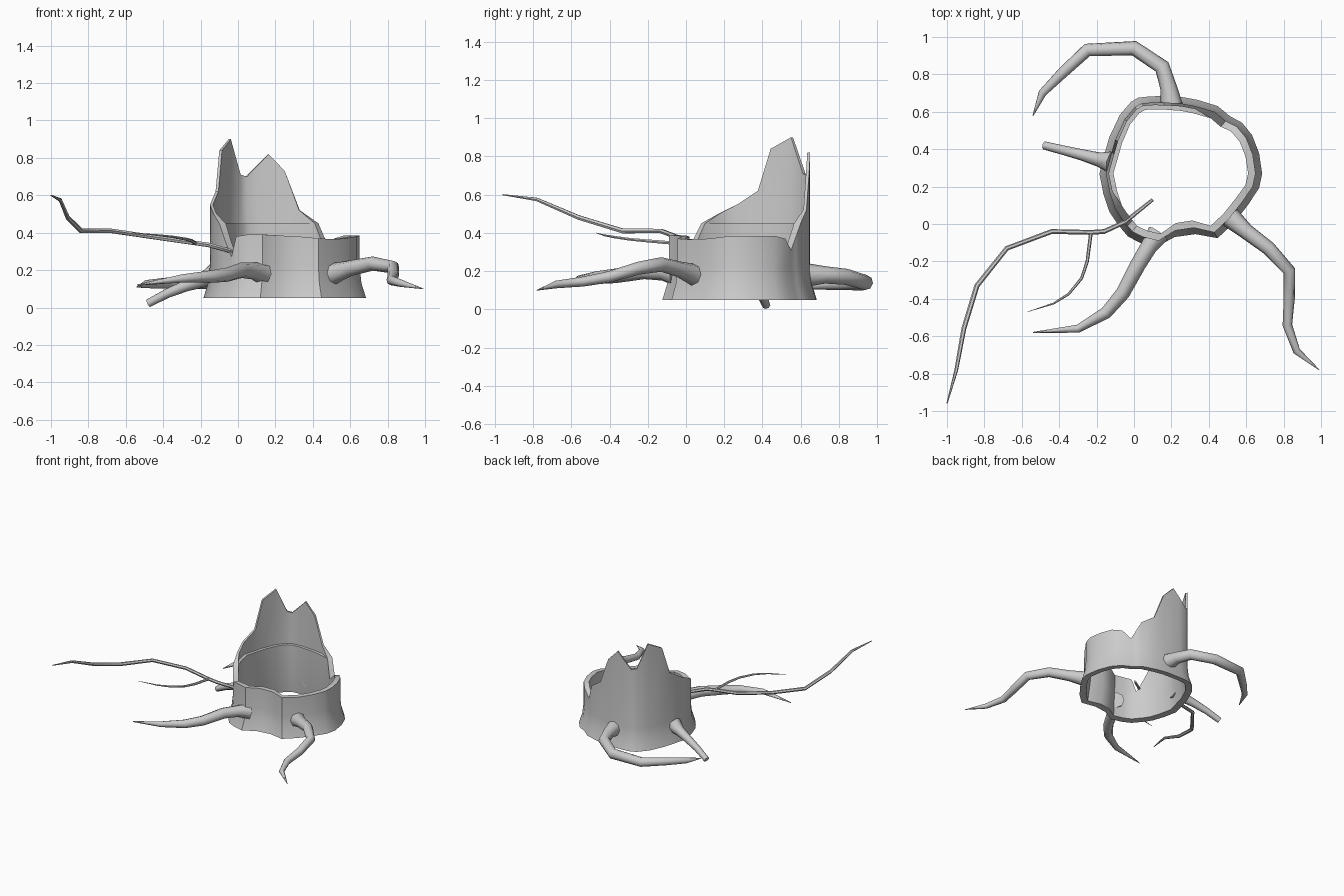
import bpy, bmesh, math
from mathutils import Vector

CENTRE = Vector((0.25, 0.28, 0))
LEDGE = 0.45

# Rim of the hollow stump: x, y, height of the broken edge
RIM = [(.65, .27, .385), (.635, .37, .385), (.60, .46, .385), (.55, .52, .37), (.49, .55, .31),
       (.46, .575, .38), (.43, .60, .45), (.33, .63, .52), (.25, .645, .73), (.16, .65, .82),
       (.10, .65, .76), (.04, .645, .70), (.005, .625, .71), (-.05, .56, .90), (-.10, .45, .84),
       (-.12, .38, .62), (-.15, .27, .55), (-.13, .17, .50), (-.10, .08, .45), (-.07, .035, .36),
       (-.035, -.01, .27), (-.01, -.04, .38), (.05, -.07, .39), (.13, -.09, .39), (.22, -.035, .385),
       (.32, -.02, .38), (.43, -.045, .37), (.51, .03, .365), (.58, .12, .37), (.635, .20, .38)]


def shade(ob, angle=40):
    bpy.ops.object.select_all(action='DESELECT')
    ob.select_set(True)
    bpy.context.view_layer.objects.active = ob
    bpy.ops.object.shade_smooth_by_angle(angle=math.radians(angle))


def make_stump():
    bm = bmesh.new()
    columns = []
    for x, y, top in RIM:
        p = Vector((x, y, 0))
        out = (p - CENTRE).normalized()
        ledge = min(top, LEDGE)
        thin = -0.016 if top > LEDGE else -0.04
        section = [(.035, .05), (.01, .13), (0, .22), (0, top),
                   (thin, top), (thin, ledge), (-.04, ledge), (-.035, .22), (-.015, .055)]
        columns.append([bm.verts.new(p + out * d + Vector((0, 0, z))) for d, z in section])
    n, m = len(columns), len(columns[0])
    for i in range(n):
        a, b = columns[i], columns[(i + 1) % n]
        for j in range(m):
            k = (j + 1) % m
            bm.faces.new((a[j], b[j], b[k], a[k]))
    bmesh.ops.remove_doubles(bm, verts=bm.verts, dist=1e-5)
    bmesh.ops.recalc_face_normals(bm, faces=bm.faces)
    me = bpy.data.meshes.new("hollow_stump")
    bm.to_mesh(me)
    bm.free()
    ob = bpy.data.objects.new("hollow_stump", me)
    bpy.context.collection.objects.link(ob)
    shade(ob)


def tube(name, points, sides=2):
    """Tapered tube through (x, y, z, radius) points."""
    cu = bpy.data.curves.new(name, 'CURVE')
    cu.dimensions = '3D'
    cu.bevel_depth = 1
    cu.bevel_resolution = sides
    cu.use_fill_caps = True
    sp = cu.splines.new('POLY')
    sp.points.add(len(points) - 1)
    for q, (x, y, z, r) in zip(sp.points, points):
        q.co = (x, y, z, 1)
        q.radius = r
    ob = bpy.data.objects.new(name, cu)
    bpy.context.collection.objects.link(ob)
    bpy.ops.object.select_all(action='DESELECT')
    ob.select_set(True)
    bpy.context.view_layer.objects.active = ob
    bpy.ops.object.convert(target='MESH')
    shade(bpy.context.view_layer.objects.active, 50)


make_stump()

# Thick roots around the base
tube("front_left_root", [(.13, -.05, .18, .06), (.08, -.12, .195, .045), (.02, -.22, .20, .042),
                         (-.06, -.37, .175, .038), (-.15, -.475, .165, .033),
                         (-.30, -.56, .155, .022), (-.54, -.58, .12, .003)])
tube("front_right_root", [(.51, .04, .18, .058), (.60, -.04, .21, .042), (.72, -.13, .235, .038),
                          (.83, -.25, .215, .034), (.83, -.40, .17, .03), (.82, -.54, .145, .026),
                          (.87, -.68, .13, .02), (.99, -.78, .10, .002)])
tube("back_root", [(.20, .63, .18, .062), (.185, .73, .18, .045), (.15, .84, .17, .042),
                   (0, .94, .14, .04), (-.25, .93, .135, .036), (-.38, .81, .13, .03),
                   (-.49, .70, .125, .022), (-.54, .58, .11, .003)])
tube("left_root", [(-.12, .33, .18, .06), (-.19, .345, .145, .038), (-.28, .37, .115, .03),
                   (-.38, .395, .075, .025), (-.48, .42, .022, .022)])

# Thin branch lying across the gap, with its side twig
tube("long_branch", [(.10, .13, .27, .009), (-.05, .01, .305, .012), (-.16, -.04, .335, .013),
                     (-.23, -.045, .345, .013), (-.44, -.04, .375, .013), (-.68, -.13, .41, .013),
                     (-.84, -.33, .41, .014), (-.91, -.56, .48, .013), (-.95, -.78, .575, .01),
                     (-1.0, -.96, .60, .003)], 1)
tube("side_twig", [(-.23, -.045, .345, .01), (-.25, -.20, .358, .009), (-.28, -.29, .366, .008),
                   (-.35, -.375, .378, .007), (-.43, -.425, .387, .005), (-.57, -.47, .40, .001)], 1)
